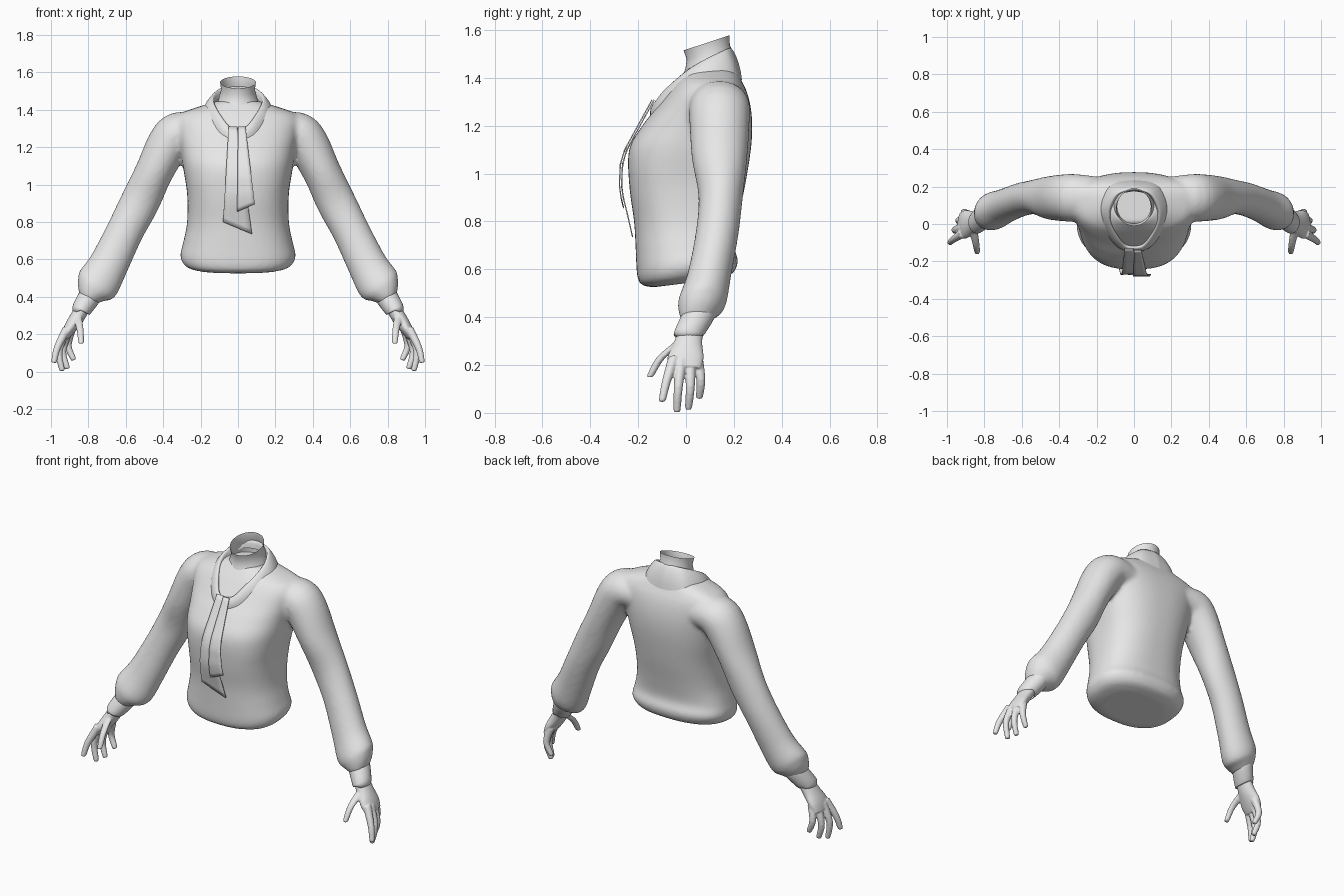
import bpy, bmesh, math
from mathutils import Vector

cube = bpy.data.objects.get("Cube")
if cube:
    bpy.data.objects.remove(cube)

grey = bpy.data.materials.new("plain_grey")
grey.use_nodes = True
grey.diffuse_color = (0.8, 0.8, 0.8, 1)
grey.node_tree.nodes["Principled BSDF"].inputs["Base Color"].default_value = (0.8, 0.8, 0.8, 1)


def spline(points, steps=4):
    """Catmull-Rom samples through tuples of any length."""
    out = []
    last = len(points) - 1
    for i in range(last):
        a, b = points[max(i - 1, 0)], points[i]
        c, d = points[i + 1], points[min(i + 2, last)]
        for k in range(steps):
            t = k / steps
            out.append(tuple(
                q + 0.5 * t * (r - p + t * (2 * p - 5 * q + 4 * r - s + t * (3 * (q - r) + s - p)))
                for p, q, r, s in zip(a, b, c, d)))
    return out + [points[-1]]


def loft(bm, rings, caps=True, closed=True):
    rows = [[bm.verts.new(p) for p in ring] for ring in rings]
    n = len(rows[0])
    for a, b in zip(rows, rows[1:]):
        for i in range(n if closed else n - 1):
            j = (i + 1) % n
            bm.faces.new((a[i], a[j], b[j], b[i]))
    if caps:
        bm.faces.new(rows[0])
        bm.faces.new(rows[-1][::-1])


def tube(bm, stations, side=1, segments=24, steps=4):
    """Limb through (x, y, z, radius across, radius along y) stations."""
    pts = spline(stations, steps)
    rings = []
    for i, (x, y, z, ru, ry) in enumerate(pts):
        p, q = pts[max(i - 1, 0)], pts[min(i + 1, len(pts) - 1)]
        t = Vector((q[0] - p[0], 0, q[2] - p[2])).normalized()
        u = Vector((-t.z, 0, t.x))
        ring = []
        for k in range(segments):
            a = math.tau * k / segments
            v = Vector((x, y, z)) + u * ru * math.cos(a) + Vector((0, ry * math.sin(a), 0))
            ring.append((side * v.x, v.y, v.z))
        rings.append(ring)
    loft(bm, rings)


def finish(bm, name):
    bmesh.ops.recalc_face_normals(bm, faces=bm.faces)
    mesh = bpy.data.meshes.new(name)
    bm.to_mesh(mesh)
    bm.free()
    mesh.materials.append(grey)
    for f in mesh.polygons:
        f.use_smooth = True
    obj = bpy.data.objects.new(name, mesh)
    bpy.context.collection.objects.link(obj)
    return obj


def fuse(obj, size, rounds):
    """Blend overlapping volumes into one soft skin."""
    m = obj.modifiers.new("fuse", "REMESH")
    m.mode = "VOXEL"
    m.voxel_size = size
    m.use_smooth_shade = True
    s = obj.modifiers.new("soften", "SMOOTH")
    s.factor = 0.5
    s.iterations = rounds


def mirror(obj):
    obj.modifiers.new("mirror", "MIRROR").use_mirror_merge = False


# Blouse torso: height, half width, front y, side y, back y
torso = [(0.542, 0.2, -0.14, 0, 0.14), (0.557, 0.265, -0.185, 0, 0.19), (0.585, 0.297, -0.202, 0.01, 0.21),
         (0.625, 0.308, -0.207, 0.02, 0.217), (0.69, 0.293, -0.21, 0.02, 0.2),
         (0.8, 0.272, -0.217, 0.02, 0.215), (0.95, 0.272, -0.237, 0.03, 0.247),
         (1.1, 0.295, -0.238, 0.06, 0.271), (1.2, 0.31, -0.183, 0.09, 0.277),
         (1.28, 0.33, -0.12, 0.12, 0.27), (1.34, 0.34, -0.075, 0.14, 0.255),
         (1.38, 0.31, -0.045, 0.14, 0.237), (1.41, 0.23, -0.02, 0.13, 0.222),
         (1.445, 0.12, 0.01, 0.11, 0.2)]
arm = [(0.2, 0.14, 1.28, 0.09, 0.115), (0.31, 0.14, 1.278, 0.112, 0.127),
       (0.37, 0.14, 1.22, 0.114, 0.126), (0.45, 0.14, 1.065, 0.102, 0.116),
       (0.525, 0.145, 0.905, 0.105, 0.093), (0.605, 0.13, 0.75, 0.1, 0.09),
       (0.69, 0.097, 0.575, 0.106, 0.092), (0.75, 0.07, 0.472, 0.117, 0.101),
       (0.778, 0.058, 0.432, 0.094, 0.09), (0.805, 0.04, 0.385, 0.048, 0.06)]

bm = bmesh.new()
rings = []
for z, w, front, mid, back in spline(torso):
    ring = []
    boxy = 0.72 + 0.4 * min(0.25, abs(z - 1))
    for k in range(64):
        a = math.tau * k / 64
        c, s = math.cos(a), math.sin(a)
        e = 0.82 if s > 0 else boxy
        x = w * math.copysign(abs(c) ** e, c)
        y = mid + (back - mid if s > 0 else mid - front) * math.copysign(abs(s) ** e, s)
        ring.append((x, y, z + 0.12 * y * max(0, (0.8 - z) / 0.25)))
    rings.append(ring)
loft(bm, rings)
for side in (1, -1):
    tube(bm, arm, side)
fuse(finish(bm, "blouse"), 0.013, 4)

# Cuffs with a small rolled lower edge
bm = bmesh.new()
tube(bm, [(0.785, 0.055, 0.418, 0.055, 0.066), (0.793, 0.05, 0.402, 0.06, 0.07),
          (0.835, 0.015, 0.336, 0.053, 0.065), (0.84, 0.011, 0.327, 0.046, 0.058)], steps=3)
mirror(finish(bm, "cuffs"))

# Hands: palm, four fingers and thumb fused together
bm = bmesh.new()
tube(bm, [(0.825, 0.02, 0.35, 0.038, 0.052), (0.86, 0.008, 0.29, 0.039, 0.06),
          (0.9, -0.002, 0.23, 0.033, 0.076), (0.925, -0.004, 0.185, 0.022, 0.066)])
fingers = [((0.915, -0.05, 0.23), (0.965, -0.082, 0.13), (0.985, -0.1, 0.048)),
           ((0.917, -0.02, 0.22), (0.957, -0.032, 0.11), (0.94, -0.038, 0.004)),
           ((0.907, 0.016, 0.22), (0.937, 0.018, 0.11), (0.912, 0.01, 0.016)),
           ((0.89, 0.046, 0.23), (0.908, 0.062, 0.14), (0.878, 0.056, 0.062)),
           ((0.86, -0.025, 0.295), (0.845, -0.105, 0.23), (0.838, -0.152, 0.15))]
for base, joint, tip in fingers:
    near = tuple(j + 0.9 * (t - j) for j, t in zip(joint, tip))
    tube(bm, [base + (0.024, 0.025), joint + (0.019, 0.019),
              near + (0.015, 0.015), tip + (0.008, 0.008)], segments=14)
hands = finish(bm, "hands")
fuse(hands, 0.005, 2)
mirror(hands)

# Open neck with a slanted rim, spreading into the upper chest
bm = bmesh.new()
neck = []
for base, rise, radius, centre in ((1.385, 0, 0.13, 0.068), (1.415, 0, 0.115, 0.085), (1.425, 0.3, 0.1, 0.098),
                                   (1.405, 0.65, 0.09, 0.093), (1.39, 1, 0.096, 0.086)):
    ring = []
    for k in range(40):
        a = math.tau * k / 40
        y = centre + radius * math.sin(a)
        ring.append((radius * math.cos(a), y,
                     base + 0.33 * (1 - rise) * (y - 0.1) + rise * (0.125 + 0.33 * (y + 0.01))))
    neck.append(ring)
loft(bm, neck, caps=False)
finish(bm, "neck")

# Collar: upper edge and lower edge from back to front, mirrored round
upper = [(0, 0.188, 1.53), (0.085, 0.165, 1.523), (0.13, 0.09, 1.487), (0.13, 0.01, 1.44),
         (0.085, -0.078, 1.365), (0.045, -0.118, 1.315), (0, -0.125, 1.305)]
lower = [(0, 0.243, 1.39), (0.14, 0.215, 1.395), (0.198, 0.09, 1.395), (0.172, -0.025, 1.355),
         (0.115, -0.11, 1.285), (0.055, -0.15, 1.25), (0, -0.158, 1.24)]


def round_loop(half):
    half = spline(half, 5)
    return [Vector(p) for p in half + [(-x, y, z) for x, y, z in half[-2:0:-1]]]


axis = Vector((0, 0.06, 1.3))
rows = [[], [], [], [], []]
for p, q in zip(round_loop(upper), round_loop(lower)):
    out = q - axis
    out.z = 0
    out.normalize()
    rows[0].append(p - out * 0.012 - Vector((0, 0, 0.05)))
    rows[1].append(p - out * 0.006)
    rows[2].append(p + out * 0.006 - Vector((0, 0, 0.004)))
    rows[3].append((p + q) / 2 + out * 0.01)
    rows[4].append(q - out * 0.008)
bm = bmesh.new()
loft(bm, rows, caps=False)
finish(bm, "collar").modifiers.new("round", "SUBSURF").levels = 1

# Hanging tie ends that drape over the chest
drape = [(1.31, -0.135), (1.235, -0.176), (1.17, -0.212), (1.1, -0.25), (1.04, -0.268),
         (0.95, -0.272), (0.9, -0.265), (0.82, -0.245), (0.7, -0.218)]


def drape_y(z):
    for (za, ya), (zb, yb) in zip(drape, drape[1:]):
        if z >= zb:
            return ya + (yb - ya) * (za - z) / (za - zb)


def tie_end(name, top_l, top_r, low_l, low_r, lift):
    bm = bmesh.new()
    rows = []
    for i in range(21):
        left = Vector(top_l).lerp(Vector(low_l), i / 20)
        right = Vector(top_r).lerp(Vector(low_r), i / 20)
        row = []
        for k in range(5):
            x, z = left.lerp(right, k / 4)
            row.append((x, drape_y(z) - lift, z))
        rows.append(row)
    loft(bm, rows, caps=False, closed=False)
    obj = finish(bm, name)
    obj.modifiers.new("cloth", "SOLIDIFY").thickness = 0.005


tie_end("long_tie_end", (-0.05, 1.31), (-0.004, 1.31), (-0.08, 0.8), (0.075, 0.735), 0)
tie_end("short_tie_end", (0, 1.31), (0.04, 1.31), (-0.005, 0.855), (0.09, 0.895), 0.009)
